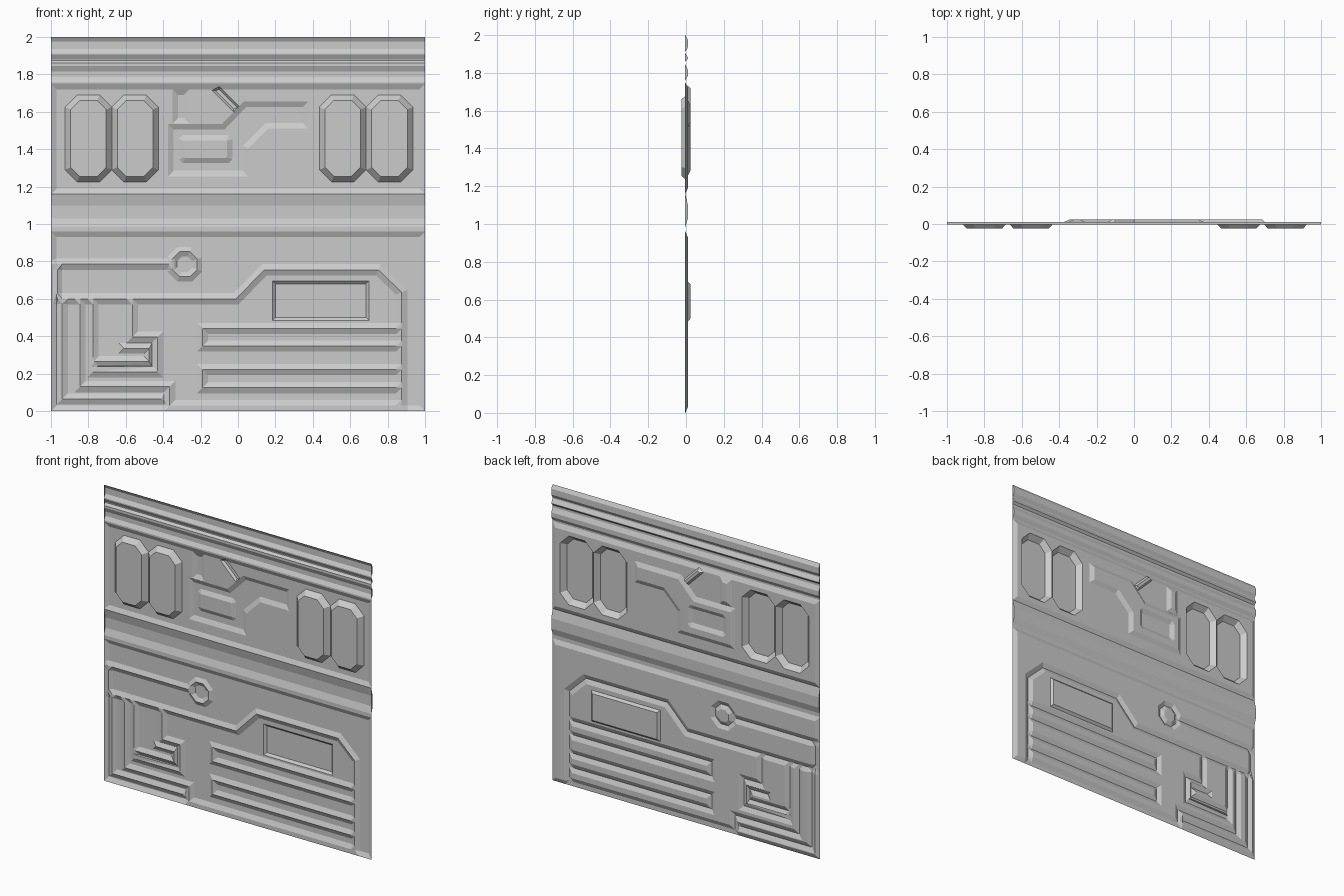
import bpy, bmesh, math
from mathutils import Vector
from mathutils.geometry import delaunay_2d_cdt, intersect_point_line

if "Cube" in bpy.data.objects:
    bpy.data.objects.remove(bpy.data.objects["Cube"])

FRONT, FLOOR, STEP = -0.004, 0.010, 0.014
W = 0.03   # usual bevel width

grey = bpy.data.materials.new("wall grey")
grey.diffuse_color = (0.6, 0.6, 0.6, 1)
grey.use_nodes = True
grey.node_tree.nodes["Principled BSDF"].inputs["Base Color"].default_value = grey.diffuse_color


def finish(name, bm):
    mesh = bpy.data.meshes.new(name)
    bm.to_mesh(mesh)
    bm.free()
    mesh.materials.append(grey)
    ob = bpy.data.objects.new(name, mesh)
    bpy.context.collection.objects.link(ob)
    return ob


def offset(pts, d, closed):
    """Shift a path sideways to its left by d with mitred corners."""
    p = [Vector(q) for q in pts]
    n = len(p)
    out = []
    for i in range(n):
        dirs = []
        if closed or i > 0:
            dirs.append((p[i] - p[i - 1]).normalized())
        if closed or i < n - 1:
            dirs.append((p[(i + 1) % n] - p[i]).normalized())
        normals = [Vector((-v.y, v.x)) for v in dirs]
        m = sum(normals, Vector((0, 0))).normalized()
        out.append(p[i] + m * (d / m.dot(normals[0])))
    return out


def segments(pts, closed):
    p = [Vector(q) for q in pts]
    last = len(p) if closed else len(p) - 1
    return [(p[i], p[(i + 1) % len(p)]) for i in range(last)]


def distance(q, segs):
    best = 9.0
    for a, b in segs:
        c, t = intersect_point_line(q, a, b)
        c = Vector(c[:2]) if 0 <= t <= 1 else (a if t < 0 else b)
        best = min(best, (q - c).length)
    return best


def inside(q, segs):
    hit = False
    for a, b in segs:
        if (a.y > q.y) != (b.y > q.y):
            if q.x < a.x + (q.y - a.y) * (b.x - a.x) / (b.y - a.y):
                hit = not hit
    return hit


def rect(x0, x1, z0, z1):
    return [(x0, z0), (x1, z0), (x1, z1), (x0, z1)]


def chamfered(x0, x1, z0, z1, c):
    return [(x0 + c, z0), (x1 - c, z0), (x1, z0 + c), (x1, z1 - c),
            (x1 - c, z1), (x0 + c, z1), (x0, z1 - c), (x0, z0 + c)]


def relief_sheet(name, z0, z1, plates, ridges):
    """Pressed sheet. plates: (counterclockwise outline, bevel, depth);
    ridges: (path, half width, closed)."""
    plates = [(rect(-1, 1, z0, z1), W, STEP)] + plates
    verts, edges = [], []

    def add(path, closed):
        s = len(verts)
        verts.extend(Vector((min(1, max(-1, v[0])), min(z1, max(z0, v[1])))) for v in path)
        n = len(path)
        edges.extend((s + i, s + (i + 1) % n) for i in range(n if closed else n - 1))

    for outline, w, _ in plates:
        add(outline, True)
        add(offset(outline, w, True), True)
    for path, w, closed in ridges:
        add(path, closed)
        if closed:
            add(offset(path, w, True), True)
            add(offset(path, -w, True), True)
        else:
            p = [Vector(q) for q in path]
            p[0] = p[0] + (p[0] - p[1]).normalized() * w
            p[-1] = p[-1] + (p[-1] - p[-2]).normalized() * w
            add(offset(p, w, False) + offset(p, -w, False)[::-1], True)

    plate_data = [(segments(o, True), w, d) for o, w, d in plates]
    ridge_data = [(segments(p, c), w) for p, w, c in ridges]

    def depth(q):
        y = FRONT
        for segs, w, d in plate_data:
            if inside(q, segs):
                y += d * min(1, distance(q, segs) / w)
        for segs, w in ridge_data:
            k = 1 - distance(q, segs) / w
            if k > 0:
                y = min(y, FLOOR - STEP * k)
        return y

    res = delaunay_2d_cdt(verts, edges, [], 0, 1e-5)
    bm = bmesh.new()
    vs = [bm.verts.new((q.x, depth(q), q.y)) for q in res[0]]
    for f in res[2]:
        bm.faces.new([vs[i] for i in f])
    bmesh.ops.dissolve_limit(bm, angle_limit=math.radians(0.5),
                             verts=bm.verts[:], edges=bm.edges[:])
    return finish(name, bm)


def trim(name, z_bottom, z_top, grooves):
    """Full width strip with horizontal grooves and closed groove ends."""
    bm = bmesh.new()
    prof = [(FRONT, z_bottom)]
    for a, b, c, d in grooves:
        prof += [(FRONT, a), (FLOOR, b), (FLOOR, c), (FRONT, d)]
        for x in (-1, 1):
            cap = [(x, FRONT, a), (x, FLOOR, b), (x, FLOOR, c), (x, FRONT, d)]
            bm.faces.new([bm.verts.new(v) for v in cap])
    prof.append((FRONT, z_top))
    for (ya, za), (yb, zb) in zip(prof, prof[1:]):
        if zb - za > 1e-5:
            quad = [(-1, ya, za), (1, ya, za), (1, yb, zb), (-1, yb, zb)]
            bm.faces.new([bm.verts.new(v) for v in quad])
    bmesh.ops.remove_doubles(bm, verts=bm.verts[:], dist=1e-5)
    return finish(name, bm)


# Horizontal trims
trim("top_trim", 1.75, 2.0, [(1.76, 1.785, 1.815, 1.845),
                             (1.86, 1.875, 1.88, 1.905),
                             (1.912, 1.935, 1.975, 2.0)])
trim("middle_trim", 0.96, 1.16, [(0.985, 1.03, 1.10, 1.16)])

# Upper panel: raised pads at both sides, sunken channel in the centre
plates = []
for x in (-0.925, -0.675, 0.435, 0.685):
    plates.append((chamfered(x, x + 0.25, 1.225, 1.69, 0.065), W, -0.034))
channel = [(-0.375, 1.255), (0.055, 1.255), (0.055, 1.405), (0.16, 1.51), (0.375, 1.51),
           (0.375, 1.655), (0.03, 1.655), (-0.085, 1.535), (-0.375, 1.535)]
plates.append((channel, W, STEP))
plates.append((chamfered(-0.315, -0.03, 1.325, 1.475, 0.02), 0.028, -STEP))
plates.append((rect(-0.35, -0.26, 1.537, 1.72), W, STEP))
plates.append(([(-0.14, 1.715), (-0.025, 1.60), (0.015, 1.62), (-0.10, 1.735)], 0.012, STEP))
relief_sheet("upper_panel", 1.16, 1.75, plates, [])

# Lower panel: sunken display and pressed ridges
ridges = [
    # frame ridge with stepped top, side posts and base
    ([(-0.965, 0.60), (-0.01, 0.60), (0.14, 0.755), (0.75, 0.755), (0.875, 0.635),
      (0.875, 0.0)], W, False),
    ([(-1.0, 0.785), (-0.37, 0.785)], W, False),
    ([(-0.965, 0.785), (-0.965, 0.60)], 0.025, False),
    ([(-0.365, 0.03), (0.875, 0.03)], W, False),
    # nested corner ridges
    ([(-0.94, 0.60), (-0.94, 0.065), (-0.41, 0.065)], W, False),
    ([(-0.845, 0.60), (-0.845, 0.13), (-0.365, 0.13), (-0.365, 0.03)], W, False),
    ([(-0.775, 0.60), (-0.775, 0.21), (-0.43, 0.21), (-0.43, 0.395), (-0.565, 0.395),
      (-0.565, 0.60)], W, False),
    ([(-0.61, 0.335), (-0.475, 0.335), (-0.475, 0.265), (-0.77, 0.265)], 0.028, False),
]
# vent brackets
for low, high in ((0.125, 0.222), (0.347, 0.442)):
    ridges.append(([(0.875, high), (-0.19, high), (-0.19, low), (0.875, low)], W, False))
# octagonal ring
r = 0.067 / math.cos(math.pi / 8)
ring = [(-0.285 + r * math.cos((i + 0.5) * math.pi / 4),
         0.785 + r * math.sin((i + 0.5) * math.pi / 4)) for i in range(8)]
ridges.append((ring, 0.026, True))
relief_sheet("lower_panel", 0.0, 0.96,
             [(rect(0.185, 0.70, 0.485, 0.695), 0.015, STEP)], ridges)
